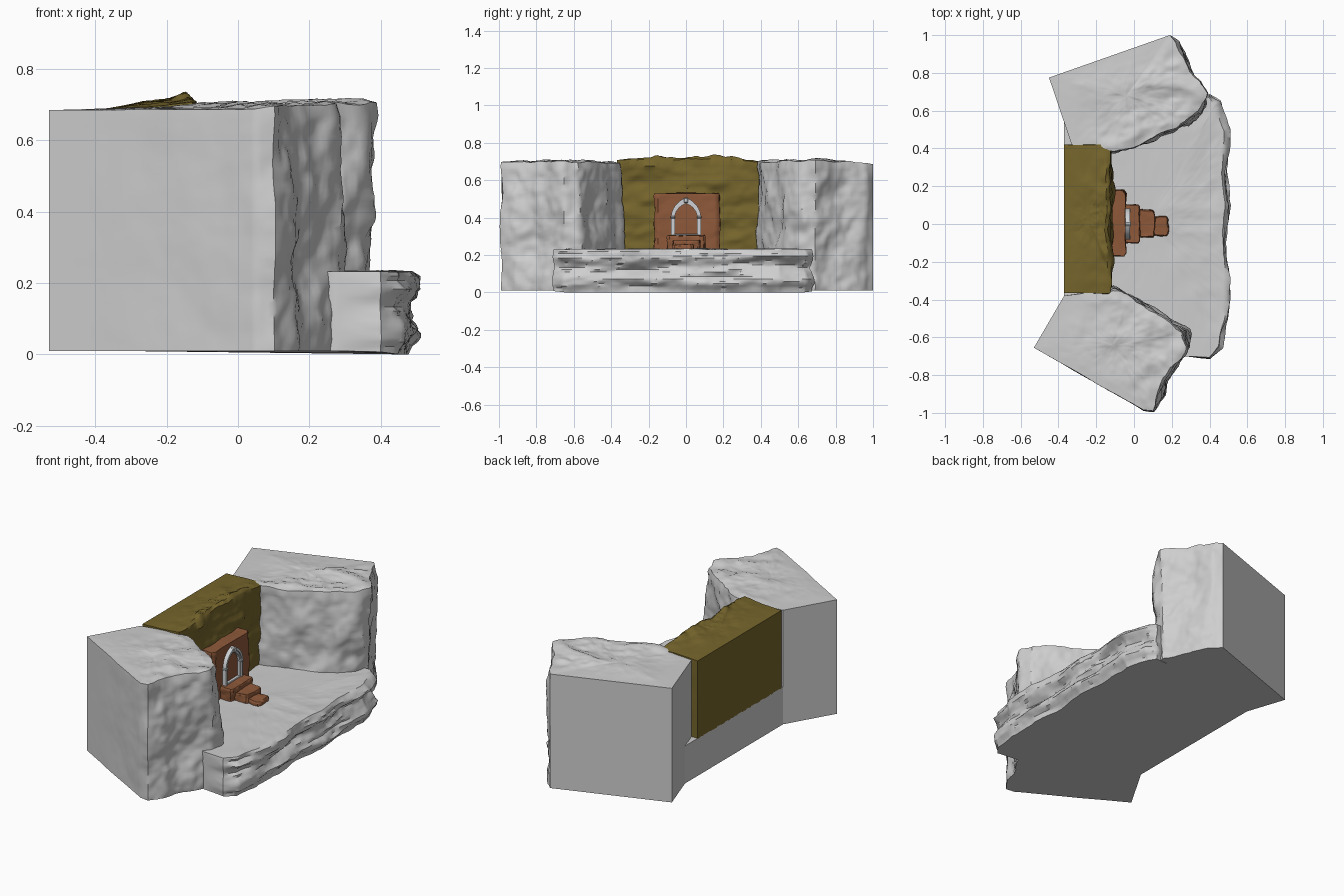
import bpy, bmesh, math
from mathutils import Vector, noise

if "Cube" in bpy.data.objects:
    bpy.data.objects.remove(bpy.data.objects["Cube"])


def material(name, rgb):
    m = bpy.data.materials.new(name)
    m.diffuse_color = (*rgb, 1)
    m.use_nodes = True
    m.node_tree.nodes["Principled BSDF"].inputs["Base Color"].default_value = m.diffuse_color
    return m


STONE = material("pale stone", (0.62, 0.62, 0.62))
OLIVE = material("olive rock", (0.18, 0.13, 0.025))
BROWN = material("brown rock", (0.27, 0.10, 0.042))
TRIM = material("light trim", (0.62, 0.64, 0.66))


def finish(name, bm, mat, angle=40):
    bmesh.ops.recalc_face_normals(bm, faces=bm.faces)
    me = bpy.data.meshes.new(name)
    bm.to_mesh(me)
    bm.free()
    ob = bpy.data.objects.new(name, me)
    bpy.context.collection.objects.link(ob)
    me.materials.append(mat)
    bpy.ops.object.select_all(action='DESELECT')
    ob.select_set(True)
    bpy.context.view_layer.objects.active = ob
    bpy.ops.object.shade_smooth_by_angle(angle=math.radians(angle))
    return ob


def rock(name, outline, z0, z1, mat, amp=0.03, freq=(6, 6, 6), top_amp=0.02, rise=0.0,
         step=0.015, seed=0.0, profile=lambda z: 0.0, droop=0.0, rings=24):
    """Prism over an anticlockwise outline of (x, y, roughness); rough parts are eroded."""
    pts = []
    for (ax, ay, aw), (bx, by, bw) in zip(outline, outline[1:] + outline[:1]):
        n = max(1, round(math.hypot(bx - ax, by - ay) / step))
        pts += [(ax + (bx - ax) * i / n, ay + (by - ay) * i / n, aw + (bw - aw) * i / n)
                for i in range(n)]
    count = len(pts)
    cx, cy, cw = (sum(p[k] for p in pts) / count for k in range(3))

    def nz(x, y, z, f):
        return noise.fractal(Vector((x * f[0] + seed, y * f[1] - seed, z * f[2] + 0.37)), 0.9, 2.1, 4)

    bm = bmesh.new()
    loops = []
    levels = max(4, round((z1 - z0) / step))
    for j in range(levels + 1):
        z = z0 + (z1 - z0) * j / levels
        loop = []
        for i, (x, y, w) in enumerate(pts):
            a, b = pts[i - 1], pts[(i + 1) % count]
            nrm = Vector((b[1] - a[1], a[0] - b[0], 0)).normalized()
            d = w * (amp * nz(x, y, z, freq) + profile(z))
            if j == levels:
                d -= w * 0.006
            zz = z
            if j == 0:
                zz -= droop * w
            if j == levels:
                zz += w * (rise * 0.5 + top_amp * 0.5 * nz(x, y, 3, (7, 7, 1)))
            loop.append(bm.verts.new(Vector((x, y, zz)) + nrm * d))
        loops.append(loop)
    rim = [v.co.copy() for v in loops[-1]]
    for r in range(1, rings):
        t = r / rings
        loop = []
        for (x, y, w), co in zip(pts, rim):
            px, py = co.x + (cx - co.x) * t, co.y + (cy - co.y) * t
            ww = w * (1 - t) + cw * t
            k = min(1, 0.5 + 3 * t)
            loop.append(bm.verts.new((px, py, z1 + k * ww * (rise + top_amp * nz(px, py, 3, (7, 7, 1))))))
        loops.append(loop)
    for lo, hi in zip(loops, loops[1:]):
        for i in range(count):
            k = (i + 1) % count
            bm.faces.new((lo[i], lo[k], hi[k], hi[i]))
    hub = bm.verts.new((cx, cy, z1 + cw * (rise + top_amp * nz(cx, cy, 3, (7, 7, 1)))))
    last = loops[-1]
    for i in range(count):
        bm.faces.new((last[i], last[(i + 1) % count], hub))
    bm.faces.new(loops[0][::-1])
    return finish(name, bm, mat)


# layered ledge that everything stands on
rock("ledge", [(-0.37, -0.42, 0), (0.27, -0.70, 0), (0.40, -0.71, 0.3), (0.455, -0.65, 1),
               (0.485, -0.5, 1), (0.49, -0.3, 1), (0.475, -0.1, 1), (0.495, 0.1, 1),
               (0.475, 0.28, 1), (0.495, 0.5, 1), (0.45, 0.645, 1), (0.40, 0.68, 0.5),
               (0.3, 0.66, 0), (-0.37, 0.56, 0)],
     0.01, 0.232, STONE, amp=0.024, freq=(3, 3, 26), top_amp=0.008, step=0.012, seed=2.3,
     profile=lambda z: 0.016 * math.cos((z - 0.06) * 45) - 0.006, droop=0.01)

# left cliff block, flat behind and outside, eroded inside
rock("left_cliff", [(-0.53, -0.655, 0), (0.05, -0.985, 0.15), (0.10, -0.985, 0.6), (0.15, -0.9, 1),
                    (0.17, -0.82, 1), (0.23, -0.73, 1), (0.28, -0.65, 1), (0.27, -0.57, 1),
                    (0.18, -0.51, 0.8), (0.06, -0.42, 0.8), (-0.11, -0.345, 0.6), (-0.37, -0.38, 0)],
     0.01, 0.685, STONE, amp=0.035, freq=(5, 5, 4), top_amp=0.025, rise=0.025, seed=5.1)

# right cliff block
rock("right_cliff", [(-0.45, 0.775, 0), (-0.33, 0.42, 0), (-0.11, 0.385, 0.6), (0.1, 0.45, 0.8),
                     (0.28, 0.53, 0.8), (0.34, 0.60, 1), (0.365, 0.69, 1), (0.32, 0.77, 1),
                     (0.27, 0.89, 1), (0.23, 0.96, 0.7), (0.19, 1.0, 0)],
     0.01, 0.685, STONE, amp=0.035, freq=(5, 5, 4), top_amp=0.03, rise=0.03, seed=8.7)

# olive back wall between the cliffs
rock("back_wall", [(-0.37, -0.365, 0), (-0.13, -0.365, 0.5), (-0.12, -0.2, 1), (-0.12, 0.2, 1),
                   (-0.13, 0.42, 0.5), (-0.37, 0.42, 0)],
     0.228, 0.69, OLIVE, amp=0.022, freq=(5, 5, 12), top_amp=0.03, rise=0.04, seed=3.9)

# brown door surround
rock("door_surround", [(-0.15, -0.17, 0.6), (-0.055, -0.17, 0.6), (-0.042, -0.15, 0.4), (-0.045, -0.08, 0.15),
                       (-0.045, 0.08, 0.15), (-0.042, 0.16, 0.4), (-0.055, 0.18, 0.6), (-0.15, 0.18, 0.6)],
     0.228, 0.528, BROWN, amp=0.016, freq=(9, 9, 11), top_amp=0.012, rise=0.006,
     step=0.01, seed=1.7, rings=8)

# worn steps down from the door
for i, (x1, y0, y1, top) in enumerate([(0.03, -0.10, 0.105, 0.305), (0.11, -0.07, 0.075, 0.28),
                                       (0.182, -0.063, 0.038, 0.256)]):
    rock("step_%d" % (i + 1), [(-0.07, y0, 0.6), (x1 - 0.01, y0, 0.8), (x1, y0 + 0.012, 0.8),
                               (x1, y1 - 0.012, 0.8), (x1 - 0.01, y1, 0.8), (-0.07, y1, 0.6)],
         0.228, top, BROWN, amp=0.01, freq=(14, 14, 14), top_amp=0.008,
         step=0.007, seed=4.2 + i, rings=8)


# pointed arch trim
def arch(hw, spring, tip, base):
    side = [(hw, base), (hw, spring)]
    for i in range(1, 9):
        a = i / 8 * math.radians(65)
        f = (1 - math.cos(a)) / (1 - math.cos(math.radians(65)))
        side.append((hw * (1 - f), spring + (tip - spring) * math.sin(a) / math.sin(math.radians(65))))
    return side + [(-y, z) for y, z in side[-2::-1]]


def arch_frame(name, outer, inner, x0, x1):
    bm = bmesh.new()
    rows = [[bm.verts.new((x, y, z)) for y, z in path]
            for path, x in ((outer, x0), (outer, x1), (inner, x1), (inner, x0))]
    for r in range(4):
        a, b = rows[r], rows[(r + 1) % 4]
        for i in range(len(a) - 1):
            bm.faces.new((a[i], a[i + 1], b[i + 1], b[i]))
    for end in (0, -1):
        bm.faces.new([row[end] for row in rows])
    finish(name, bm, TRIM, 30)


arch_frame("arch_outer_trim", arch(0.08, 0.40, 0.507, 0.30), arch(0.068, 0.40, 0.49, 0.30), -0.07, -0.022)
arch_frame("arch_inner_trim", arch(0.069, 0.40, 0.491, 0.30), arch(0.06, 0.40, 0.475, 0.30), -0.07, -0.03)


def block(name, centre, size):
    bm = bmesh.new()
    bmesh.ops.create_cube(bm, size=1)
    for v in bm.verts:
        v.co = Vector(c + k * s for c, k, s in zip(centre, v.co, size))
    bmesh.ops.bevel(bm, geom=bm.edges[:], offset=0.003, segments=1, affect='EDGES')
    finish(name, bm, TRIM, 30)


# sill, keystone and pillar caps
block("arch_sill", (-0.042, 0, 0.307), (0.03, 0.13, 0.01))
block("arch_keystone", (-0.04, 0, 0.492), (0.05, 0.024, 0.026))
for s in (-1, 1):
    block("pillar_cap", (-0.042, s * 0.071, 0.402), (0.046, 0.024, 0.012))
